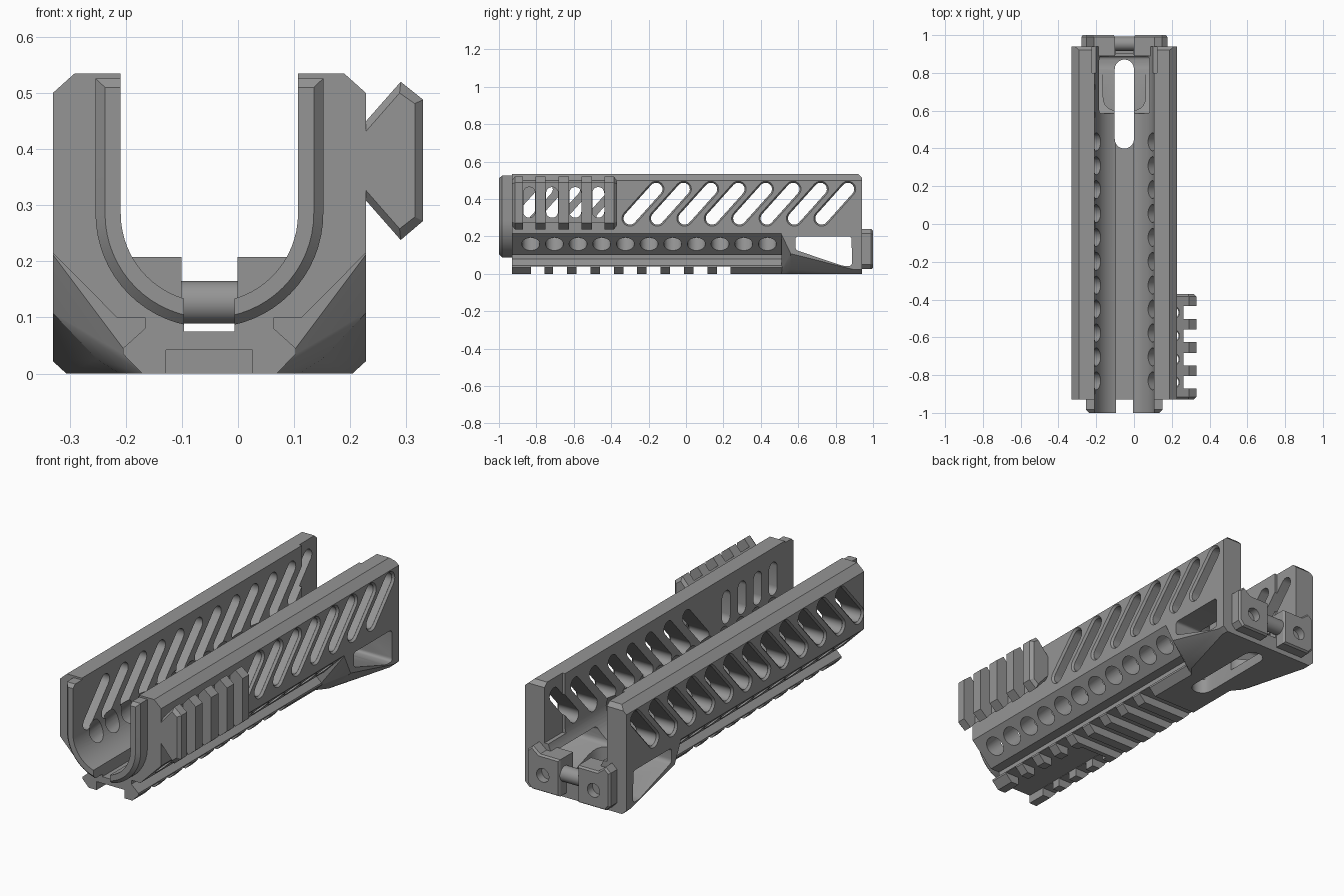
import bpy, bmesh
from math import sin, cos, pi, radians
from mathutils import Matrix, Vector

if "Cube" in bpy.data.objects:
    bpy.data.objects.remove(bpy.data.objects["Cube"])

CX = -0.051  # centre line of the channel; parts are modelled around x = 0, then shifted


def make(name, bm):
    bmesh.ops.recalc_face_normals(bm, faces=bm.faces)
    me = bpy.data.meshes.new(name)
    bm.to_mesh(me)
    bm.free()
    ob = bpy.data.objects.new(name, me)
    bpy.context.collection.objects.link(ob)
    return ob


def add_prism(bm, pts, a, b, axis, pts_b=None):
    def at(p, t):
        return {'x': (t, p[0], p[1]), 'y': (p[0], t, p[1]), 'z': (p[0], p[1], t)}[axis]
    v0 = [bm.verts.new(at(p, a)) for p in pts]
    v1 = [bm.verts.new(at(p, b)) for p in (pts_b or pts)]
    bm.faces.new(v0)
    bm.faces.new(v1[::-1])
    n = len(pts)
    for i in range(n):
        j = (i + 1) % n
        bm.faces.new((v0[i], v0[j], v1[j], v1[i]))


def prisms(name, items):
    bm = bmesh.new()
    for it in items:
        add_prism(bm, *it)
    return make(name, bm)


def rect(x0, x1, y0, y1):
    return [(x0, y0), (x1, y0), (x1, y1), (x0, y1)]


def sym(pts):
    return pts + [(-x, z) for x, z in reversed(pts)]


def rounded(pts, r, n=5):
    out = []
    for i, p in enumerate(pts):
        p = Vector(p)
        d0 = (Vector(pts[i - 1]) - p).normalized() * r
        d1 = (Vector(pts[(i + 1) % len(pts)]) - p).normalized() * r
        for k in range(n + 1):
            t = k / n
            out.append(tuple(p + d0 * (1 - t) ** 2 + d1 * t ** 2))
    return out


def slot(c0, c1, r, n=10):
    a, b = Vector(c0), Vector(c1)
    d = (b - a).normalized() * r
    q = Vector((-d.y, d.x))
    arc = [pi * k / n for k in range(n + 1)]
    return ([tuple(b - q * cos(t) + d * sin(t)) for t in arc] +
            [tuple(a + q * cos(t) - d * sin(t)) for t in arc])


def u_shape(r, cz, top, n=32):
    return ([(r * cos(pi + pi * k / n), cz + r * sin(pi + pi * k / n)) for k in range(n + 1)] +
            [(r, top), (-r, top)])


def cylinders(name, specs):
    bm = bmesh.new()
    for loc, rot, r, depth in specs:
        bmesh.ops.create_cone(bm, cap_ends=True, segments=28, radius1=r, radius2=r, depth=depth,
                              matrix=Matrix.Translation(loc) @ rot)
    return make(name, bm)


def boolean(ob, tool, op='DIFFERENCE', keep=False):
    m = ob.modifiers.new('cut', 'BOOLEAN')
    m.operation, m.solver, m.object = op, 'EXACT', tool
    bpy.context.view_layer.objects.active = ob
    bpy.ops.object.modifier_apply(modifier=m.name)
    if not keep:
        bpy.data.objects.remove(tool)


# Main body with sloped lower sides
handguard = prisms('handguard_body', [(sym(
    [(0.165, 0.1), (0.279, 0.215), (0.279, 0.5), (0.24, 0.535)]), -0.93, 0.94, 'y')])

# Lower rail, with cross gaps and a lengthwise groove at the front
lower_rail = prisms('lower_rail', [(sym(
    [(0.12, 0), (0.154, 0.035), (0.154, 0.045), (0.115, 0.08), (0.115, 0.11)]), -0.93, 0.56, 'y')])
starts = [-0.83] + [-0.71 + 0.125 * k for k in range(8)]
gaps = [(rect(-0.3, 0.3, s, s + 0.074), -0.1, 0.04, 'z') for s in starts]
boolean(lower_rail, prisms('gap_cut', gaps))
boolean(lower_rail, prisms('groove_cut', [(rect(-0.077, 0.077, -0.1, 0.042), -1.1, -0.36, 'y')]))

# Flared rear block
bm = bmesh.new()
for y, pts in ((0.51, [(0.279, 0.3), (0.279, 0.212), (0.19, 0.105), (0.12, 0)]),
               (0.56, [(0.279, 0.108), (0.2, 0.025), (0.16, 0)]),
               (0.9, [(0.279, 0.022), (0.255, 0)]),
               (0.94, [(0.279, 0.3), (0.279, 0.022), (0.255, 0)])):
    for x, z in pts:
        for s in (-1, 1):
            bm.verts.new((s * x, y, z))
bmesh.ops.convex_hull(bm, input=bm.verts[:])
bmesh.ops.dissolve_limit(bm, angle_limit=0.01, verts=bm.verts[:], edges=bm.edges[:])
rear = make('rear_flare', bm)

# Front lip with chamfered rim
outer, inner = u_shape(0.203, 0.285, 0.526), u_shape(0.186, 0.285, 0.51)
lip = prisms('front_lip', [(outer, -0.9, -0.983, 'y')])
boolean(lip, prisms('lip_chamfer', [(outer, -0.983, -1.0, 'y', inner)]), 'UNION')

for part in (lower_rail, rear, lip):
    boolean(handguard, part, 'UNION')

# U channel, floor groove, rear widening, rear top bevel
boolean(handguard, prisms('channel_cut', [(u_shape(0.158, 0.285, 0.7), -1.1, 1.1, 'y')]))
boolean(handguard, prisms('floor_groove', [(rect(-0.045, 0.045, 0.075, 0.3), -1.1, 1.1, 'y')]))
boolean(handguard, prisms('rear_widening', [(rect(-0.172, 0.172, 0.24, 0.7), 0.8, 1.1, 'y')]))
boolean(handguard, prisms('rear_bevel', [([(0.9, 0.555), (0.96, 0.555), (0.96, 0.495)], -0.5, 0.5, 'x')]))

# Rear floor pocket, through slot and side windows
boolean(handguard, prisms('pocket', [(rounded(rect(-0.113, 0.113, 0.6, 0.9), 0.08), 0.05, 0.3, 'z')]))
boolean(handguard, prisms('floor_slot', [(slot((0, 0.45), (0, 0.82), 0.051), -0.1, 0.3, 'z')]))
window = rounded([(0.585, 0.2), (0.585, 0.128), (0.84, 0.042), (0.888, 0.042), (0.885, 0.2)], 0.018)
boolean(handguard, prisms('window', [(window, -0.4, 0.4, 'x')]))

# Slanted slots: eight through both walls, four more on the left only, with bevelled mouths
slants, mouths = [], []
for k in range(-4, 8):
    c = -0.23 + 0.1465 * k
    ends = (c - 0.07, 0.297), (c + 0.07, 0.453)
    slants.append((slot(*ends, 0.034), -0.4, 0.0 if k < 0 else 0.4, 'x'))
    for s in ((-1,) if k < 0 else (-1, 1)):
        mouths.append((slot(*ends, 0.0345), s * 0.268, s * 0.284, 'x', slot(*ends, 0.046)))
boolean(handguard, prisms('slanted_slots', slants))
boolean(handguard, prisms('slot_mouths', mouths))

# Round holes along the sloped sides
holes = [((s * 0.2225, -0.83 + 0.1265 * k, 0.16), Matrix.Rotation(radians(-45 * s), 4, 'Y'), 0.048, 0.3)
         for s in (-1, 1) for k in range(11)]
boolean(handguard, cylinders('round_holes', holes))

# Side rail with bevelled ends, teeth and upright slots shared with the wall
prof = [(0.275, 0.313), (0.341, 0.238), (0.381, 0.272), (0.381, 0.488), (0.341, 0.52), (0.275, 0.445)]
small = [(0.275, 0.331), (0.339, 0.258), (0.366, 0.279), (0.366, 0.481), (0.339, 0.5), (0.275, 0.427)]
side_rail = prisms('side_rail', [(prof, -0.915, -0.385, 'y')])
boolean(side_rail, prisms('front_taper', [(prof, -0.915, -0.93, 'y', small)]), 'UNION')
boolean(side_rail, prisms('back_taper', [(prof, -0.385, -0.37, 'y', small)]), 'UNION')
teeth = [(rect(0.312, 0.5, a, a + 0.068), 0, 0.7, 'z') for a in (-0.872, -0.75, -0.626, -0.503)]
boolean(side_rail, prisms('teeth_gaps', teeth))
uprights = prisms('upright_slots', [(slot((c, 0.332), (c, 0.432), 0.032), 0.05, 0.6, 'x')
                                    for c in (-0.838, -0.716, -0.592, -0.469)])
boolean(side_rail, uprights, keep=True)
boolean(handguard, uprights)

# Rear lugs, screw recesses and cross pin
half = [(0.05, 0.025), (0.205, 0.025), (0.228, 0.05), (0.228, 0.215), (0.2, 0.24), (0.16, 0.208), (0.05, 0.208)]
near = [(0.056, 0.032), (0.2, 0.032), (0.22, 0.055), (0.22, 0.212), (0.2, 0.23), (0.163, 0.201), (0.056, 0.201)]
turn_y = Matrix.Rotation(pi / 2, 4, 'X')
lugs = []
for s, side in ((-1, 'left'), (1, 'right')):
    a, b = [(s * x, z) for x, z in half], [(s * x, z) for x, z in near]
    lug = prisms(side + '_rear_lug', [(a, 0.89, 0.99, 'y')])
    boolean(lug, prisms('lug_chamfer', [(a, 0.99, 1.0, 'y', b)]), 'UNION')
    boolean(lug, cylinders('screw_hole', [((s * 0.14, 1.0, 0.11), turn_y, 0.034, 0.08)]))
    lugs.append(lug)
pin = cylinders('cross_pin', [((0, 0.955, 0.127), Matrix.Rotation(pi / 2, 4, 'Y'), 0.038, 0.13)])

# Dark grey finish, shift to place and shade
grey = bpy.data.materials.new('dark_grey')
grey.diffuse_color = (0.18, 0.18, 0.18, 1)
grey.use_nodes = True
grey.node_tree.nodes["Principled BSDF"].inputs["Base Color"].default_value = grey.diffuse_color
grey.diffuse_color = (0.3, 0.3, 0.3, 1)
grey.use_nodes = True
grey.node_tree.nodes["Principled BSDF"].inputs["Base Color"].default_value = grey.diffuse_color
for ob in [handguard, side_rail, pin] + lugs:
    ob.data.materials.clear()
    ob.data.materials.append(grey)
    ob.data.transform(Matrix.Translation((CX, 0, 0)))
    bpy.ops.object.select_all(action='DESELECT')
    ob.select_set(True)
    bpy.context.view_layer.objects.active = ob
    bpy.ops.object.shade_smooth_by_angle(angle=radians(25))
